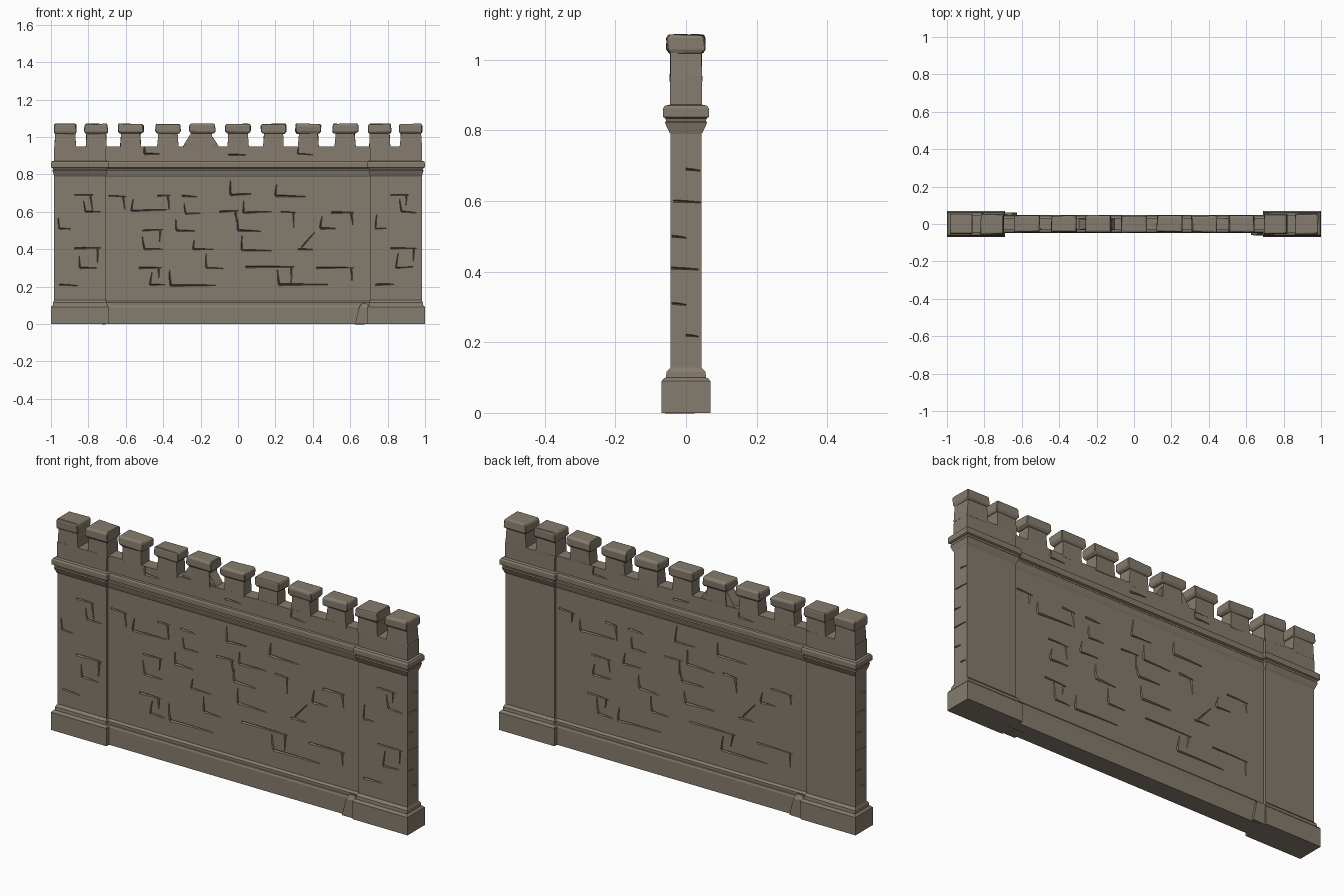
import bpy, bmesh, random
from mathutils import Vector

if "Cube" in bpy.data.objects:
    bpy.data.objects.remove(bpy.data.objects["Cube"])

random.seed(7)
stone = bpy.data.materials.new("weathered stone")
stone.diffuse_color = (0.235, 0.2, 0.155, 1)
stone.use_nodes = True
stone.node_tree.nodes["Principled BSDF"].inputs["Base Color"].default_value = stone.diffuse_color


def finish(bm, name, bevel=0):
    bmesh.ops.recalc_face_normals(bm, faces=bm.faces)
    me = bpy.data.meshes.new(name)
    bm.to_mesh(me)
    bm.free()
    me.materials.append(stone)
    ob = bpy.data.objects.new(name, me)
    bpy.context.collection.objects.link(ob)
    if bevel:
        m = ob.modifiers.new("worn edges", 'BEVEL')
        m.width = bevel
        m.segments = 1
        m.limit_method = 'ANGLE'
    return ob


def stack(name, cx, rings, cy=0, jitter=0, bevel=0):
    """Closed solid from rectangular rings (z, half x, half y)."""
    bm = bmesh.new()
    loops = []
    for z, hx, hy in rings:
        loop = []
        for sx, sy in ((-1, -1), (1, -1), (1, 1), (-1, 1)):
            r = [random.uniform(-jitter, jitter) for _ in range(3)]
            loop.append(bm.verts.new((cx + sx * hx + r[0], cy + sy * hy + r[1], z + r[2] * .6)))
        loops.append(loop)
    for a, b in zip(loops, loops[1:]):
        for i in range(4):
            j = (i + 1) % 4
            bm.faces.new((a[i], a[j], b[j], b[i]))
    bm.faces.new(loops[0][::-1])
    bm.faces.new(loops[-1])
    return finish(bm, name, bevel)


def groove(bm, p, q, n, w0, w1, depth=.008):
    """Tapered V-shaped crack from p to q in a face with outward normal n."""
    p, q, n = Vector(p), Vector(q), Vector(n)
    side = (q - p).normalized().cross(n)
    rows = []
    for c, w in ((p, w0), (q, w1)):
        rows.append([bm.verts.new(v) for v in
                     (c + n * .006 + side * w, c + n * .006 - side * w, c - n * depth)])
    a, b = rows
    for i in range(3):
        j = (i + 1) % 3
        bm.faces.new((a[i], a[j], b[j], b[i]))
    bm.faces.new(a[::-1])
    bm.faces.new(b)


def carve(ob, bm):
    """Cut all cracks out of a solid, then drop the cutter."""
    cutter = finish(bm, "crack_cutter")
    cutter.hide_render = True
    m = ob.modifiers.new("cracks", 'BOOLEAN')
    m.operation = 'DIFFERENCE'
    m.solver = 'EXACT'
    m.use_self = True
    m.object = cutter
    bpy.context.view_layer.update()
    ev = ob.evaluated_get(bpy.context.evaluated_depsgraph_get())
    me = bpy.data.meshes.new_from_object(ev)
    ob.modifiers.clear()
    ob.data = me
    bpy.data.objects.remove(cutter)


def face_cracks(bm, table, hy):
    """Bed joints plus a riser up (+1) or down (-1) at one end, on both faces."""
    for s in (1, -1):
        n = (0, -s, 0)
        for z, x0, x1, v in table:
            d = random.uniform(-.006, .006)
            w = random.uniform(.006, .010)
            groove(bm, (s * x0, -s * hy, z), (s * x1, -s * hy, z + d), n, w, w * .4)
            if v:
                x = x0 if v > 0 else x1 - .015
                h = random.uniform(.05, .085)
                groove(bm, (s * x, -s * hy, z + .002 * v),
                       (s * (x + random.uniform(-.012, .012)), -s * hy, z + v * h), n, w, .003)


# curtain wall with plinth and cornice
wall = stack("curtain_wall", 0, [(z, .72, y) for z, y in (
    (0, .048), (.088, .048), (.098, .044), (.1, .04), (.114, .04), (.124, .031),
    (.785, .031), (.795, .036), (.82, .042), (.824, .038), (.832, .038), (.836, .047),
    (.86, .047), (.868, .043), (.87, .033), (.95, .032))])
bm = bmesh.new()
face_cracks(bm, [
    (.685, -.69, -.60, -1), (.685, -.43, -.36, -1), (.685, -.30, -.22, 0),
    (.69, -.04, .07, 1), (.685, .20, .36, 1),
    (.605, -.57, -.38, 1), (.59, -.28, -.20, 1), (.60, -.10, .0, -1),
    (.595, .03, .18, 1), (.60, .23, .31, -1), (.595, .50, .62, -1),
    (.50, -.51, -.40, -1), (.50, -.33, -.23, 1), (.50, .0, .12, 1), (.51, .44, .52, 1),
    (.40, -.50, -.40, 1), (.40, -.24, -.13, 1), (.395, .02, .18, 1), (.40, .32, .40, 0),
    (.30, -.53, -.41, -1), (.30, -.17, -.08, 1), (.305, .04, .30, -1), (.30, .42, .62, -1),
    (.21, -.47, -.39, 1), (.205, -.36, -.12, 1), (.21, .22, .48, 1)], .031)
for s in (1, -1):  # slanting crack
    groove(bm, (s * .34, -s * .031, .41), (s * .41, -s * .031, .49), (0, -s, 0), .007, .003)
face_cracks(bm, [(.91, -.5, -.42, 1), (.905, -.05, .04, 0), (.91, .32, .4, 1)], .0325)
carve(wall, bm)

# end towers
pillar_rings = [
    (0, .155, .069), (.09, .155, .069), (.098, .149, .063), (.1, .144, .057),
    (.116, .143, .055), (.128, .138, .044), (.79, .138, .044), (.8, .141, .05),
    (.822, .147, .06), (.826, .144, .056), (.834, .146, .058), (.838, .155, .065),
    (.862, .155, .065), (.87, .15, .06), (.873, .139, .046), (.95, .138, .045)]
for sx, side in ((-1, "left"), (1, "right")):
    cx = sx * .845
    ob = stack(side + "_tower", cx, pillar_rings)
    bm = bmesh.new()
    face_cracks(bm, [(z, sx * .845 + a, sx * .845 + b, v) for z, a, b, v in (
        (.69, -.03, .07, -1), (.60, .03, .11, 1), (.51, -.11, -.05, 1),
        (.405, -.03, .11, -1), (.30, .0, .09, 1), (.21, -.11, -.01, 0))], .044)
    for z, a, b in ((.31, -.04, .0), (.41, -.042, .035), (.5, -.04, .0),
                    (.6, -.035, .042), (.69, .0, .04), (.22, .0, .035)):
        groove(bm, (sx * .983, sx * a, z), (sx * .983, sx * b, z - .004), (sx, 0, 0), .006, .003)
    carve(ob, bm)
    # tower merlons with caps
    for i, x in enumerate((.924, .758)):
        stack(f"{side}_tower_merlon_{i}", sx * x,
              [(.94, .056 if i else .059, .045), (1.035, .052, .043)], jitter=.002)
        stack(f"{side}_tower_merlon_cap_{i}", sx * x,
              [(1.018, .056, .046), (1.03, .062, .054), (1.062, .061, .054), (1.071, .056, .049)],
              jitter=.003, bevel=.003)

# wall merlons with overhanging caps
for i, x in enumerate((-.573, -.375, -.19, 0, .19, .375, .573)):
    stack(f"merlon_{i}", x, [(.94, .056, .033), (1.035, .05, .031)], jitter=.003)
    stack(f"merlon_cap_{i}", x,
          [(1.018, .058, .036), (1.03, .069, .045), (1.062, .068, .045), (1.071, .062, .039)],
          jitter=.004, bevel=.003)

# broken masonry leaning on one merlon, and crumbled plinth corners
stack("broken_masonry", -.2, [(.94, .1, .029), (.965, .085, .028), (1.02, .05, .025)], jitter=.003)
for s, side in ((1, "front"), (-1, "back")):
    stack(side + "_plinth_rubble", s * .675, [(0, .05, .03), (.09, .03, .03), (.11, .015, .02)],
          cy=-s * .03, jitter=.003)
